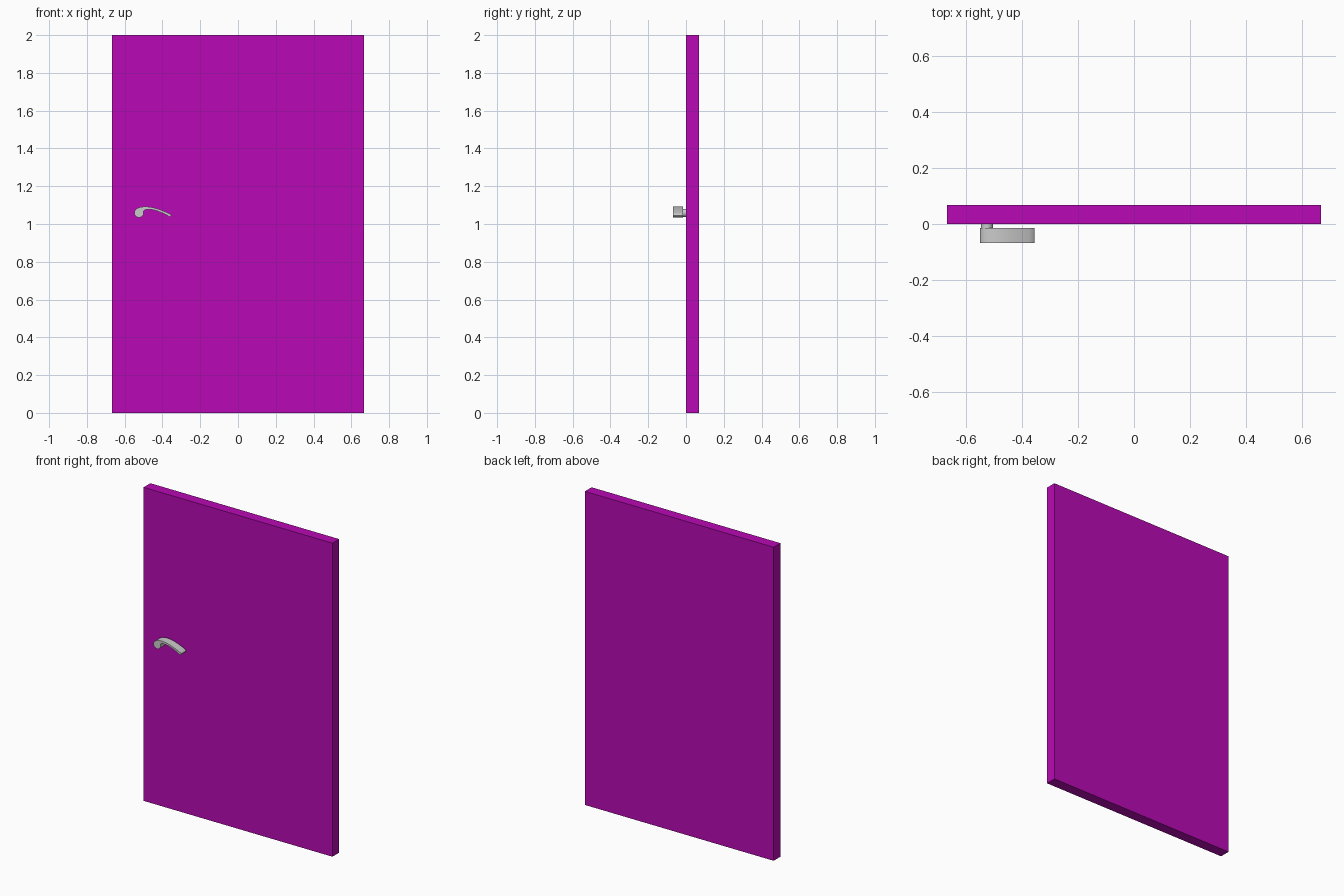
import bpy, bmesh, math
from mathutils import Vector, Matrix
from mathutils.geometry import interpolate_bezier

if "Cube" in bpy.data.objects:
    bpy.data.objects.remove(bpy.data.objects["Cube"])


def finish(name, bm, mat=None, smooth=False):
    bmesh.ops.recalc_face_normals(bm, faces=bm.faces)
    mesh = bpy.data.meshes.new(name)
    bm.to_mesh(mesh)
    bm.free()
    ob = bpy.data.objects.new(name, mesh)
    bpy.context.collection.objects.link(ob)
    if mat:
        mesh.materials.append(mat)
    if smooth:
        bpy.ops.object.select_all(action='DESELECT')
        ob.select_set(True)
        bpy.context.view_layer.objects.active = ob
        bpy.ops.object.shade_smooth_by_angle(angle=math.radians(35))
    return ob


# Door panel
purple = bpy.data.materials.new("purple_paint")
purple.diffuse_color = (0.48, 0.003, 0.46, 1)
purple.use_nodes = True
purple.node_tree.nodes["Principled BSDF"].inputs["Base Color"].default_value = purple.diffuse_color
W, T, H = 1.332, 0.068, 2.0
bm = bmesh.new()
bmesh.ops.create_cube(bm, size=1, matrix=Matrix.Translation((0, T / 2, H / 2)) @ Matrix.Diagonal((W, T, H, 1)))
finish("door_panel", bm, purple)

# Spindle joining the lever to the door
CX, CZ, R = -0.524, 1.059, 0.025
bm = bmesh.new()
bmesh.ops.create_cone(bm, cap_ends=True, segments=32, radius1=0.021, radius2=0.021, depth=0.024,
                      matrix=Matrix.Translation((CX, -0.008, CZ)) @ Matrix.Rotation(math.pi / 2, 4, 'X'))
finish("handle_spindle", bm, smooth=True)

# Lever: round hub outline flowing into a curved, tapering grip
outline = []
for i in range(21):
    a = math.radians(125 + (375 - 125) * i / 20)
    outline.append((CX + R * math.cos(a), CZ + R * math.sin(a)))
hub_top, hub_side = outline[0], outline[-1]
curves = [
    (hub_side, (-0.500, 1.085), (-0.440, 1.085), (-0.360, 1.037)),   # underside
    ((-0.357, 1.040), (-0.354, 1.044), (-0.354, 1.048), (-0.358, 1.052)),  # tip
    ((-0.358, 1.052), (-0.435, 1.092), (-0.505, 1.104), hub_top),    # upper side
]
for c in curves:
    pts = interpolate_bezier(*[Vector((x, 0, z)) for x, z in c], 14 if c is not curves[1] else 4)
    outline += [(p.x, p.z) for p in pts[1:]]
outline.pop()

bm = bmesh.new()
face = bm.faces.new([bm.verts.new((x, -0.015, z)) for x, z in outline])
ext = bmesh.ops.extrude_face_region(bm, geom=[face], use_keep_orig=True)
bmesh.ops.translate(bm, vec=(0, -0.053, 0), verts=[v for v in ext["geom"] if isinstance(v, bmesh.types.BMVert)])
finish("handle_lever", bm, smooth=True)
